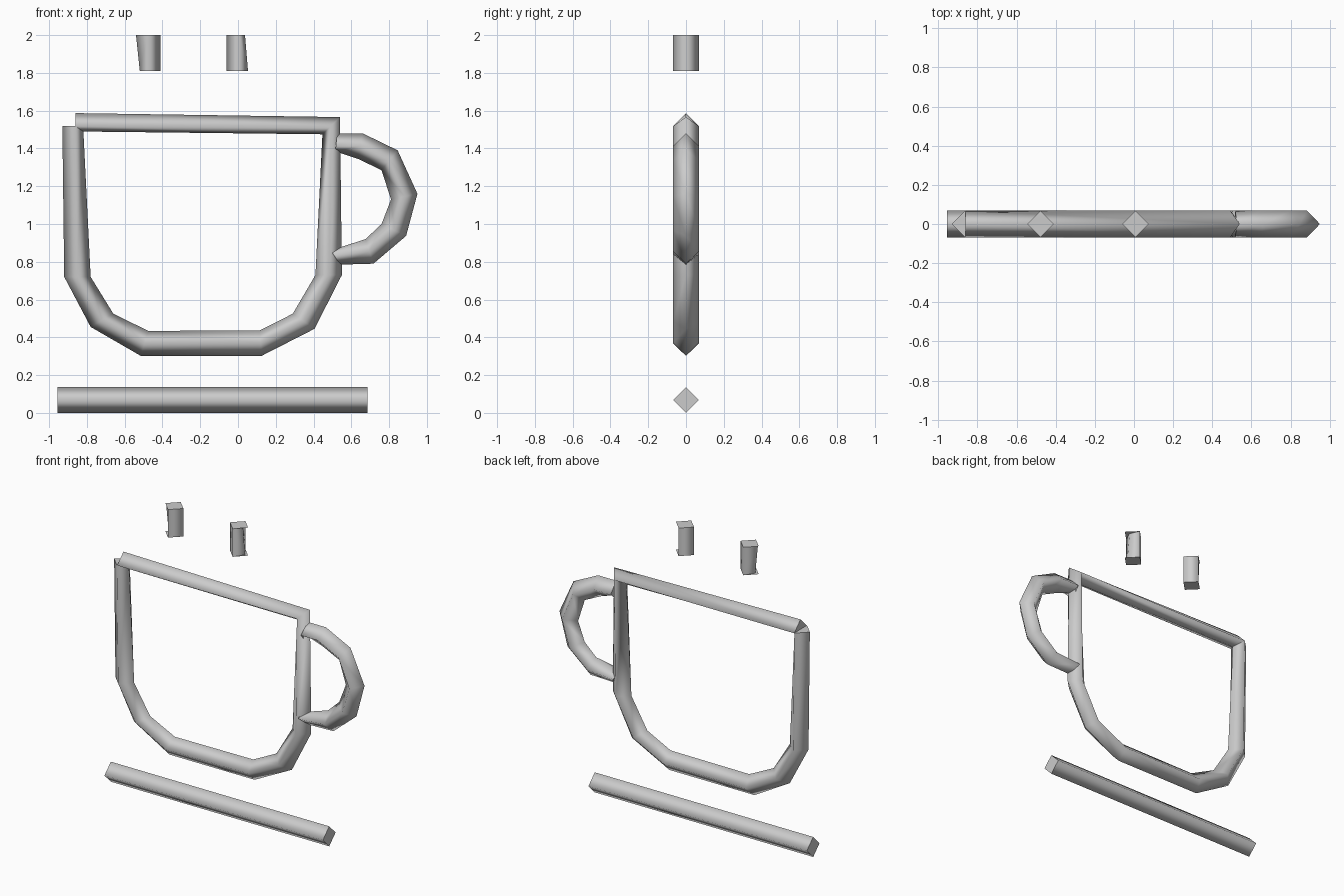
import bpy, bmesh
from mathutils import Vector

if "Cube" in bpy.data.objects:
    bpy.data.objects.remove(bpy.data.objects["Cube"])

R = 0.068  # half diagonal of the diamond-shaped rod

grey = bpy.data.materials.new("grey")
grey.diffuse_color = (0.6, 0.6, 0.6, 1)
grey.use_nodes = True
grey.node_tree.nodes["Principled BSDF"].inputs["Base Color"].default_value = grey.diffuse_color


def rod(name, stations):
    """Diamond rod through (outer x, outer z, inner x, inner z) stations."""
    bm = bmesh.new()
    rings = []
    caps = []
    for ox, oz, ix, iz in stations:
        outer, inner = Vector((ox, 0, oz)), Vector((ix, 0, iz))
        step = (inner - outer).normalized() * min(R, (inner - outer).length * 0.75)
        mid = outer + step
        side = Vector((0, R, 0))
        rings.append([bm.verts.new(p) for p in (outer, mid + side, inner, mid - side)])
        caps.append((outer, mid + side, outer + (inner - outer).normalized() * 2 * R, mid - side))
    for a, b in zip(rings, rings[1:]):
        for k in range(4):
            n = (k + 1) % 4
            bm.faces.new((a[k], a[n], b[n], b[k])).smooth = True
    # flat full-size diamond ends
    for ring in (caps[0], caps[-1][::-1]):
        bm.faces.new([bm.verts.new(p) for p in ring])
    # sides outward: turn everything over if the rod was swept the other way
    first = [f for f in bm.faces if f.smooth][0]
    first.normal_update()
    centre = sum((v.co for v in rings[0] + rings[1]), Vector()) / 8
    if first.normal.dot(first.calc_center_median() - centre) < 0:
        bmesh.ops.reverse_faces(bm, faces=bm.faces[:])
    mesh = bpy.data.meshes.new(name)
    bm.to_mesh(mesh)
    bm.free()
    mesh.materials.append(grey)
    bpy.context.collection.objects.link(bpy.data.objects.new(name, mesh))


# Cup outline: left wall, rounded bottom, right wall, rim
rod("cup_outline", [
    (-0.93, 1.52, -0.82, 1.52),
    (-0.92, 0.72, -0.78, 0.72),
    (-0.78, 0.455, -0.66, 0.525),
    (-0.515, 0.302, -0.475, 0.434),
    (0.125, 0.302, 0.115, 0.437),
    (0.405, 0.445, 0.29, 0.525),
    (0.55, 0.73, 0.41, 0.73),
    (0.54, 1.566, 0.447, 1.475),
    (-0.86, 1.587, -0.86, 1.49),
])

# Handle loop
rod("handle", [
    (0.525, 1.48, 0.515, 1.385),
    (0.66, 1.48, 0.635, 1.345),
    (0.845, 1.39, 0.76, 1.285),
    (0.95, 1.16, 0.81, 1.13),
    (0.89, 0.937, 0.76, 1.0),
    (0.717, 0.79, 0.675, 0.92),
    (0.54, 0.785, 0.49, 0.86),
])

# Saucer bar under the cup
rod("saucer", [(-0.955, 0.136, -0.955, 0), (0.685, 0.136, 0.685, 0)])

# Two short steam marks above the cup
rod("steam_left", [(-0.41, 1.81, -0.52, 1.81), (-0.41, 2.0, -0.54, 2.0)])
rod("steam_right", [(-0.06, 1.81, 0.053, 1.81), (-0.06, 2.0, 0.037, 2.0)])
